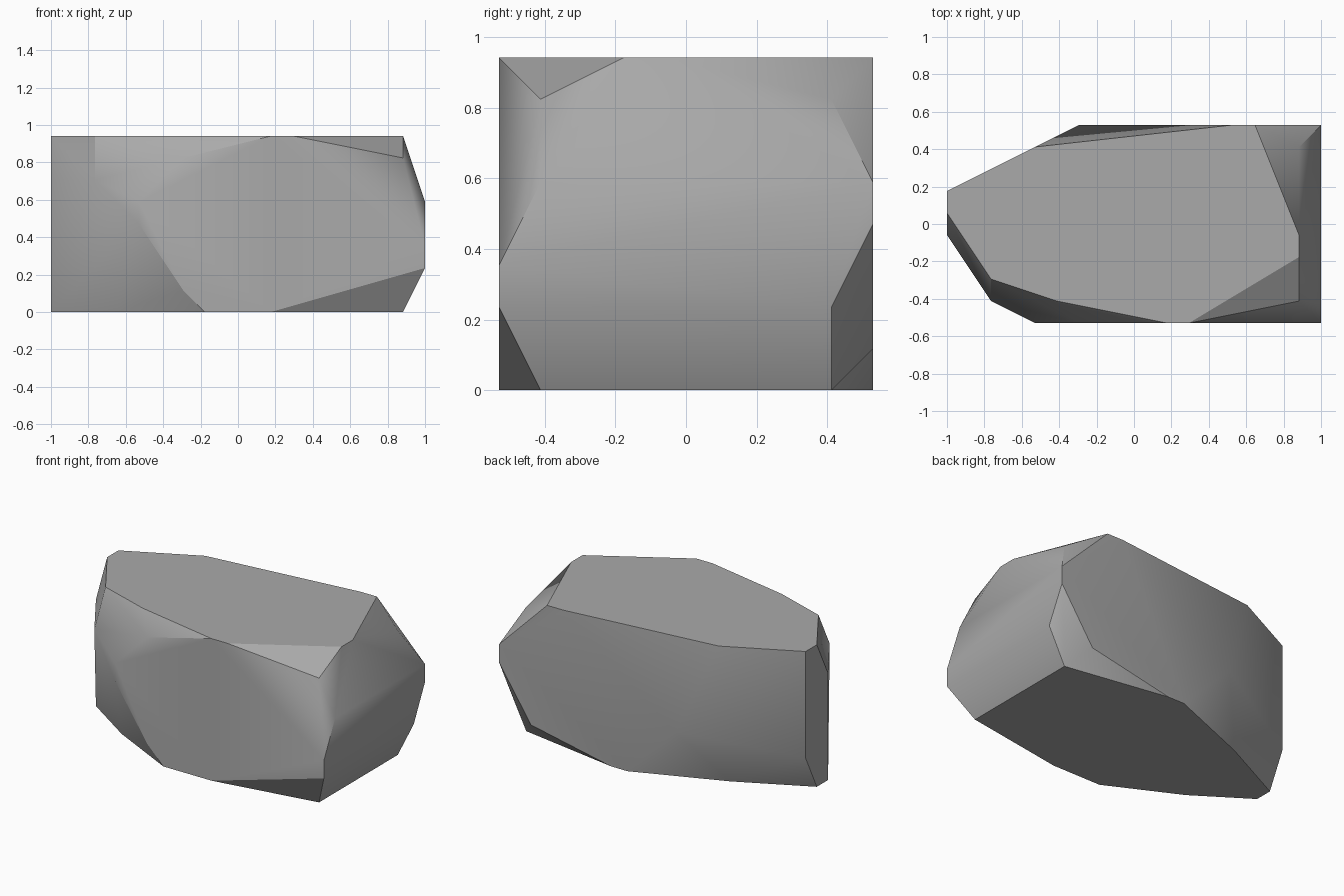
import bpy, bmesh, math
from mathutils import Vector

# Remove the default cube
cube = bpy.data.objects.get("Cube")
if cube:
    bpy.data.objects.remove(cube, do_unlink=True)

# The boulder is laid out on a grid 17 wide, 9 deep and 8 high
STEP = 2 / 17
CENTRE = Vector((8.5, 4.5, 0))


def make_material(name, colour):
    material = bpy.data.materials.new(name)
    material.use_nodes = True
    material.diffuse_color = colour
    shader = material.node_tree.nodes["Principled BSDF"]
    shader.inputs["Base Color"].default_value = colour
    shader.inputs["Roughness"].default_value = 0.9
    return material


def at_height(outline, z):
    """Lift a flat outline to a height."""
    return [(x, y, z) for x, y in outline]


# Flat top and flat base outlines
top_outline = [(0, 5), (0, 6), (4, 8), (13, 9), (14, 9), (16, 4),
               (16, 3), (11, 0), (10, 0), (5, 1), (2, 2)]
base_outline = [(0, 4), (0, 5), (4, 7), (9, 9), (10, 9), (16, 8),
                (16, 1), (10, 0), (7, 0), (3, 2)]

# Chipped corners between top and base
left_end = [(0, 6, 2), (0, 4, 6), (2, 1, 6)]
right_end = [(17, 0, 2), (17, 0, 3), (17, 1, 5), (17, 9, 5), (17, 9, 4),
             (17, 8, 2), (16, 1, 7), (16, 8, 7)]
front_side = [(4, 0, 4), (4, 0, 5), (6, 0, 7), (6, 0, 1)]
back_side = [(6, 9, 3), (15, 9, 1)]

corners = (at_height(top_outline, 8) + at_height(base_outline, 0)
           + left_end + right_end + front_side + back_side)

# Wrap a convex skin around the corners
bm = bmesh.new()
for corner in corners:
    bm.verts.new((Vector(corner) - CENTRE) * STEP)
hull = bmesh.ops.convex_hull(bm, input=bm.verts)
loose = {item for item in hull["geom_interior"] + hull["geom_unused"]
         if isinstance(item, bmesh.types.BMVert)}
bmesh.ops.delete(bm, geom=list(loose), context="VERTS")

# Merge coplanar triangles into clean facets
bmesh.ops.dissolve_limit(bm, angle_limit=math.radians(0.5),
                         verts=bm.verts, edges=bm.edges)
bmesh.ops.recalc_face_normals(bm, faces=bm.faces)

mesh = bpy.data.meshes.new("boulder")
bm.to_mesh(mesh)
bm.free()
mesh.materials.append(make_material("stone grey", (0.4, 0.4, 0.4, 1)))

boulder = bpy.data.objects.new("boulder", mesh)
bpy.context.collection.objects.link(boulder)

# Soften the shallow facets and keep the steep edges crisp
bpy.ops.object.select_all(action="DESELECT")
boulder.select_set(True)
bpy.context.view_layer.objects.active = boulder
bpy.ops.object.shade_smooth_by_angle(angle=math.radians(30))
